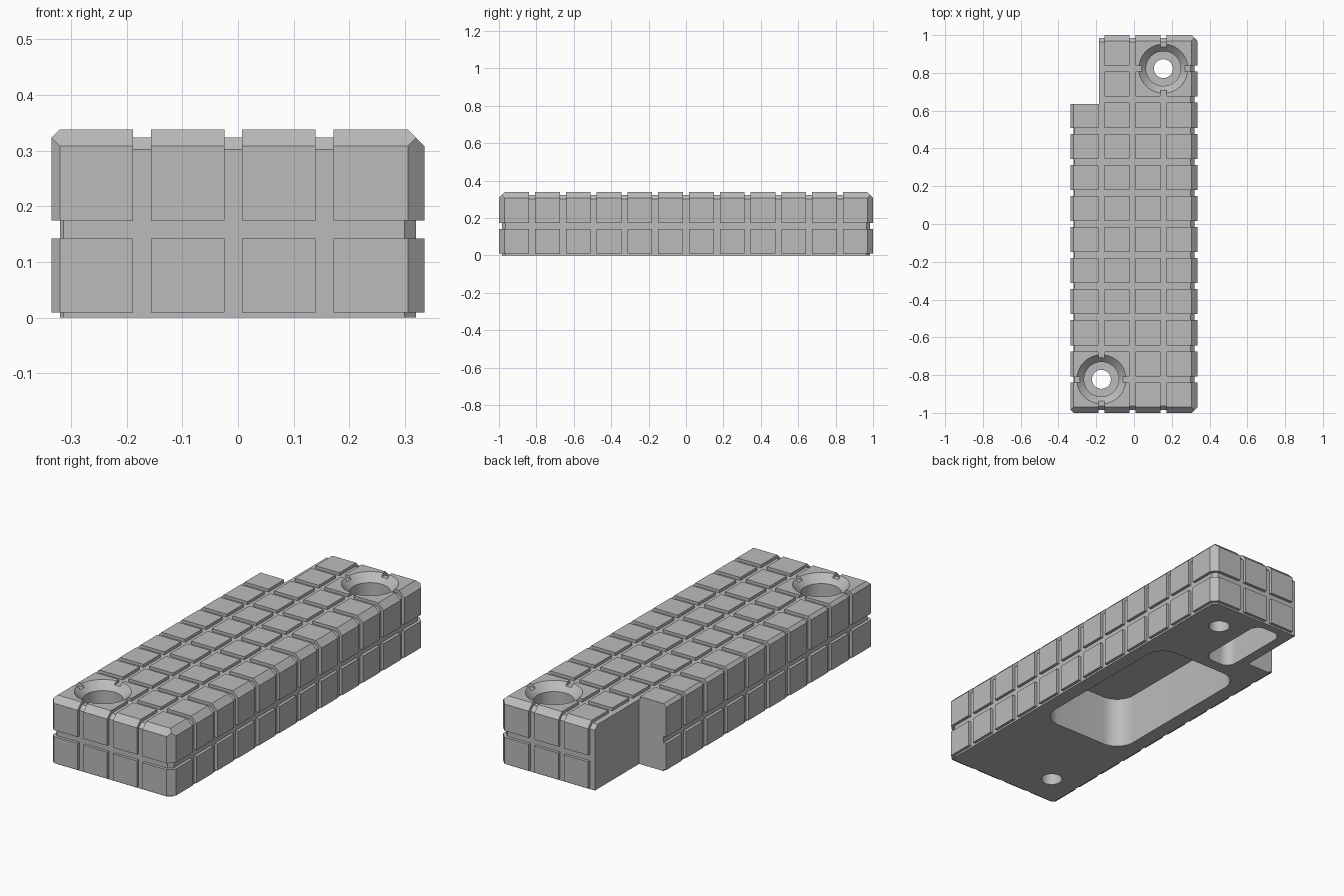
import bpy
import bmesh
from math import radians
from mathutils import Matrix, Vector

cube = bpy.data.objects.get("Cube")
if cube:
    bpy.data.objects.remove(cube)

HX, HY, HZ = 0.335, 1.0, 0.338      # outer half width, half length, height
DEPTH, GAP, PITCH = 0.015, 0.016, 0.164  # groove depth, half width, spacing


def make_object(name, bm):
    bmesh.ops.recalc_face_normals(bm, faces=bm.faces)
    mesh = bpy.data.meshes.new(name)
    bm.to_mesh(mesh)
    bm.free()
    obj = bpy.data.objects.new(name, mesh)
    bpy.context.collection.objects.link(obj)
    return obj


def slice_off(bm, point, normal):
    """Remove what lies beyond a plane and cap the cut."""
    bmesh.ops.bisect_plane(bm, geom=bm.verts[:] + bm.edges[:] + bm.faces[:],
                           plane_co=point, plane_no=normal, clear_outer=True, dist=1e-6)
    rim = [e for e in bm.edges if e.is_boundary]
    if rim:
        bmesh.ops.holes_fill(bm, edges=rim, sides=0)


def box(lo, hi):
    bm = bmesh.new()
    lo, hi = Vector(lo), Vector(hi)
    size = Matrix.Diagonal((*(hi - lo), 1))
    bmesh.ops.create_cube(bm, size=1, matrix=Matrix.Translation((lo + hi) / 2) @ size)
    return bm


def chamfered_block(inset, bottom):
    x, y, z = HX - inset, HY - inset, HZ - inset
    wide, slim = 0.03 - 0.586 * inset, 0.015 - 0.586 * inset
    bm = box((-x, -y, bottom), (x, y, z))
    for sx, sy, sz, c in ((1, 0, 1, wide), (-1, 0, 1, slim), (0, 1, 1, wide), (0, -1, 1, wide),
                          (1, 1, 0, wide), (1, -1, 0, wide), (-1, -1, 0, slim)):
        normal = Vector((sx, sy, sz))
        corner = Vector((sx * x, sy * y, sz * z))
        slice_off(bm, corner - normal * c / 2, normal)
    return bm


def spans(centres):
    """Intervals left between grooves."""
    edges = [-9] + [v for c in centres for v in (c - GAP, c + GAP)] + [9]
    return list(zip(edges[::2], edges[1::2]))


# Raised tiles: the outer block divided along the grooves
x_spans = spans([-0.0085 + PITCH * k for k in (-1, 0, 1)])
y_spans = spans([0.1645 * k for k in range(-5, 6)])
z_spans = spans([0.158])
tiles_bm = bmesh.new()
outer = chamfered_block(0, 0.009)
for i, xs in enumerate(x_spans):
    for j, ys in enumerate(y_spans):
        for k, zs in enumerate(z_spans):
            inside = 0 < i < len(x_spans) - 1 and 0 < j < len(y_spans) - 1
            if k == 0 and inside:
                continue
            piece = outer.copy()
            for axis, (low, high) in enumerate((xs, ys, zs)):
                direction = Vector([float(axis == n) for n in range(3)])
                slice_off(piece, direction * low, -direction)
                slice_off(piece, direction * high, direction)
            temp = bpy.data.meshes.new("piece")
            piece.to_mesh(temp)
            piece.free()
            tiles_bm.from_mesh(temp)
            bpy.data.meshes.remove(temp)
outer.free()
tiles = make_object("tiles", tiles_bm)
body = make_object("grooved_block", chamfered_block(DEPTH, 0))


def combine(tool, operation):
    tool.hide_render = True
    mod = body.modifiers.new(operation, 'BOOLEAN')
    mod.operation, mod.solver, mod.object = operation, 'EXACT', tool
    bpy.context.view_layer.objects.active = body
    bpy.ops.object.modifier_apply(modifier=mod.name)
    bpy.data.objects.remove(tool)


def cut_round(x, y, r_low, r_high, low, high):
    bm = bmesh.new()
    bmesh.ops.create_cone(bm, cap_ends=True, segments=48, radius1=r_low, radius2=r_high,
                          depth=high - low,
                          matrix=Matrix.Translation((x, y, (low + high) / 2)))
    combine(make_object("hole_cutter", bm), 'DIFFERENCE')


def cut_pocket(lo, hi, radius):
    bm = box(lo, hi)
    upright = [e for e in bm.edges if abs(e.verts[0].co.z - e.verts[1].co.z) > 0.1]
    bmesh.ops.bevel(bm, geom=upright, offset=radius, segments=10, profile=0.5, affect='EDGES')
    combine(make_object("pocket_cutter", bm), 'DIFFERENCE')


combine(tiles, 'UNION')

# Notch in the back corner
combine(make_object("notch_cutter", box((-1, 0.635, -1), (-0.185, 2, 1))), 'DIFFERENCE')

# Screw holes: shaft, counterbore and countersunk rim
for hx, hy in ((0.1555, 0.8225), (-0.1725, -0.8225)):
    cut_round(hx, hy, 0.05, 0.05, -0.1, 0.5)
    cut_round(hx, hy, 0.092, 0.092, 0.12, 0.5)
    cut_round(hx, hy, 0.092, 0.192, 0.30, 0.40)

# Pockets in the underside
cut_pocket((-0.245, -0.4, -0.1), (0.245, 0.49, 0.26), 0.1)
cut_pocket((-0.132, 0.55, -0.1), (0.022, 0.945, 0.26), 0.05)

# Single grey finish
grey = bpy.data.materials.new("plain_grey")
grey.use_nodes = True
colour = (0.5, 0.5, 0.5, 1)
grey.diffuse_color = colour
grey.node_tree.nodes["Principled BSDF"].inputs["Base Color"].default_value = colour
body.data.materials.clear()
body.data.materials.append(grey)
bpy.ops.object.select_all(action='DESELECT')
body.select_set(True)
bpy.context.view_layer.objects.active = body
bpy.ops.object.shade_smooth_by_angle(angle=radians(30))
